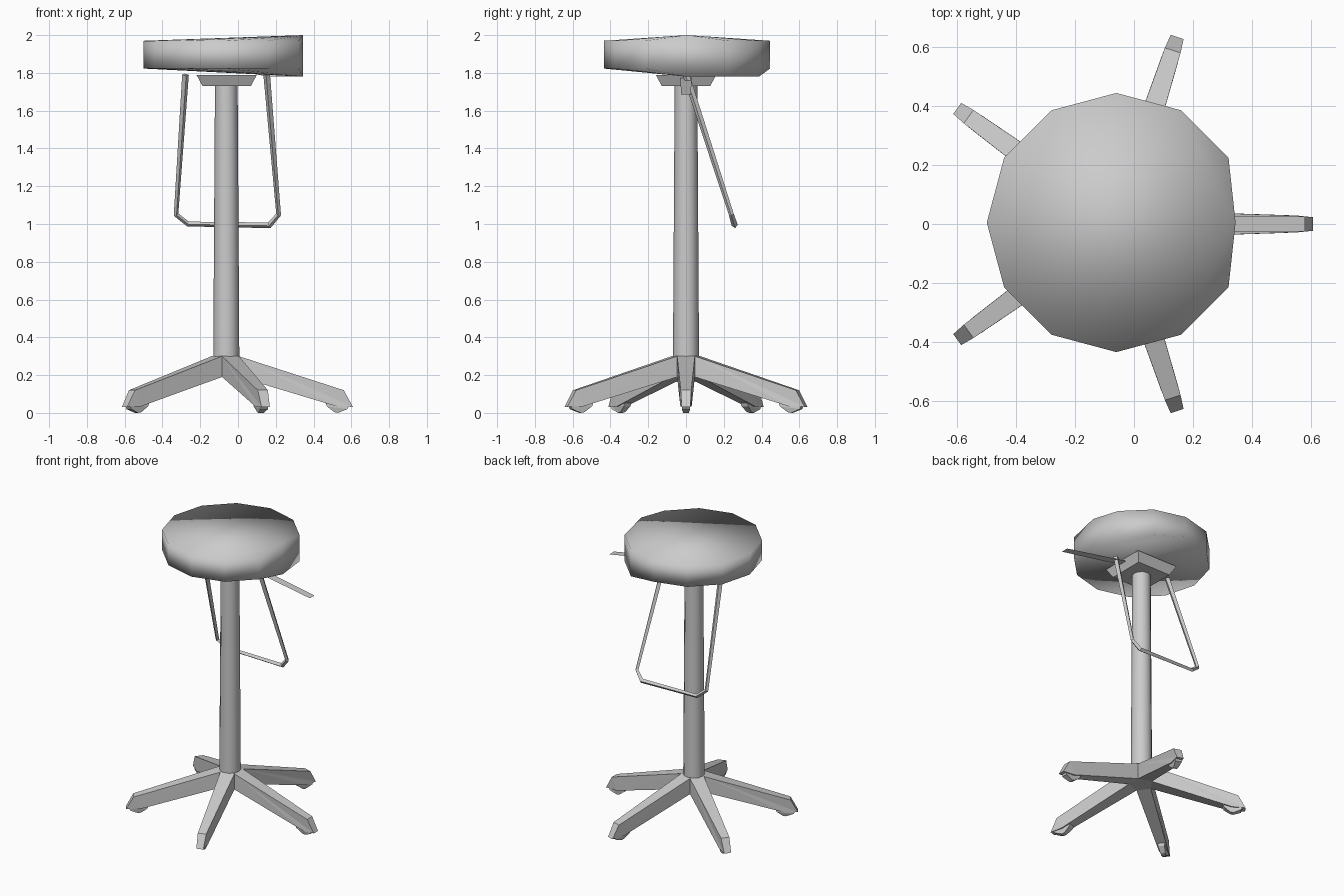
import bpy, bmesh
from math import cos, sin, radians
from mathutils import Matrix

if "Cube" in bpy.data.objects:
    bpy.data.objects.remove(bpy.data.objects["Cube"])

CX = -0.06  # axis of the column, seat and foot star


def finish(name, bm, smooth=None):
    bmesh.ops.remove_doubles(bm, verts=bm.verts, dist=0.0005)
    bmesh.ops.recalc_face_normals(bm, faces=bm.faces)
    me = bpy.data.meshes.new(name)
    bm.to_mesh(me)
    bm.free()
    ob = bpy.data.objects.new(name, me)
    bpy.context.collection.objects.link(ob)
    if smooth is not None:
        bpy.ops.object.select_all(action='DESELECT')
        ob.select_set(True)
        bpy.context.view_layer.objects.active = ob
        bpy.ops.object.shade_smooth_by_angle(angle=radians(smooth))
    return ob


def radial_prism(bm, profile, angle):
    """Closed (radius, height, half width) profile, turned about the column."""
    rot = Matrix.Translation((CX, 0, 0)) @ Matrix.Rotation(angle, 4, 'Z')
    a = [bm.verts.new(rot @ Matrix.Translation((r, -w, z)).to_translation()) for r, z, w in profile]
    b = [bm.verts.new(rot @ Matrix.Translation((r, w, z)).to_translation()) for r, z, w in profile]
    n = len(profile)
    for i in range(n):
        j = (i + 1) % n
        bm.faces.new((a[i], a[j], b[j], b[i]))
    caps = [bm.faces.new(a), bm.faces.new(b)]
    bmesh.ops.triangulate(bm, faces=caps)


# Seat: twelve-sided cushion, warped at the +x side, fans meet at that corner
bm = bmesh.new()
top, bot = [], []
for i in range(12):
    t = radians(30 * i)
    r = 0.405 if i == 0 else 0.44
    x, y = CX + r * cos(t), 0.005 + r * sin(t)
    top.append(bm.verts.new((x, y, 2.0 if i == 0 else 1.97)))
    bot.append(bm.verts.new((x, y, 1.78 if i < 3 else 1.823)))
for i in range(12):
    j = (i + 1) % 12
    bm.faces.new((bot[i], bot[j], top[j], top[i]))
    if 0 < i < 11:
        bm.faces.new((top[0], top[i], top[j]))
        bm.faces.new((bot[0], bot[j], bot[i]))
finish("seat", bm, 180)

# Mounting plate under the seat
bm = bmesh.new()
bmesh.ops.create_cube(bm, size=1)
for v in bm.verts:
    h = 0.16 if v.co.z > 0 else 0.128
    v.co = (CX + (h if v.co.x > 0 else -h), h if v.co.y > 0 else -h,
            1.79 if v.co.z > 0 else 1.73)
finish("seat_plate", bm)

# Column
bm = bmesh.new()
bmesh.ops.create_cone(bm, cap_ends=True, segments=12, radius1=0.069, radius2=0.06, depth=1.45,
                      matrix=Matrix.Translation((CX - 0.002, 0, 1.015)))
finish("column", bm, 40)

# Height lever: a thin sloping blade
bm = bmesh.new()
bm.faces.new([bm.verts.new(p) for p in
              [(0.08, -0.03, 1.775), (0.58, -0.026, 1.685), (0.58, 0.026, 1.685), (0.08, 0.03, 1.775)]])
finish("height_lever", bm)

# Footrest: bent square bar hanging from the seat
path = [(-0.278, 0.0, 1.79, 1.2), (-0.328, 0.24, 1.05, 0.9), (-0.265, 0.258, 1.0, 0.9),
        (0.165, 0.258, 0.993, 1.1), (0.215, 0.24, 1.05, 0.9), (0.152, 0.0, 1.79, 1.2)]
cu = bpy.data.curves.new("footrest", 'CURVE')
cu.dimensions = '3D'
cu.bevel_depth = 0.015
cu.bevel_resolution = 0
cu.use_fill_caps = True
sp = cu.splines.new('POLY')
sp.use_smooth = False
sp.points.add(len(path) - 1)
for p, (x, y, z, r) in zip(sp.points, path):
    p.co = (x, y, z, 1)
    p.radius = r
ob = bpy.data.objects.new("footrest", cu)
bpy.context.collection.objects.link(ob)
bpy.ops.object.select_all(action='DESELECT')
ob.select_set(True)
bpy.context.view_layer.objects.active = ob
bpy.ops.object.convert(target='MESH')

# Five tapered legs meeting at the hub, each with a small foot
leg = [(0, 0.3, 0), (0.065, 0.3, 0.047), (0.62, 0.12, 0.028), (0.668, 0.032, 0.023),
       (0.58, 0.035, 0.03), (0.065, 0.19, 0.047), (0, 0.19, 0)]
foot = [(0.52, 0.06, 0.022), (0.53, 0.035, 0.022), (0.57, 0.004, 0.015),
        (0.59, 0.0, 0.015), (0.64, 0.02, 0.022), (0.65, 0.045, 0.022)]
for i in range(5):
    for name, prof in (("leg", leg), ("foot", foot)):
        bm = bmesh.new()
        radial_prism(bm, prof, radians(72 * i))
        finish(f"{name}_{i + 1}", bm)
